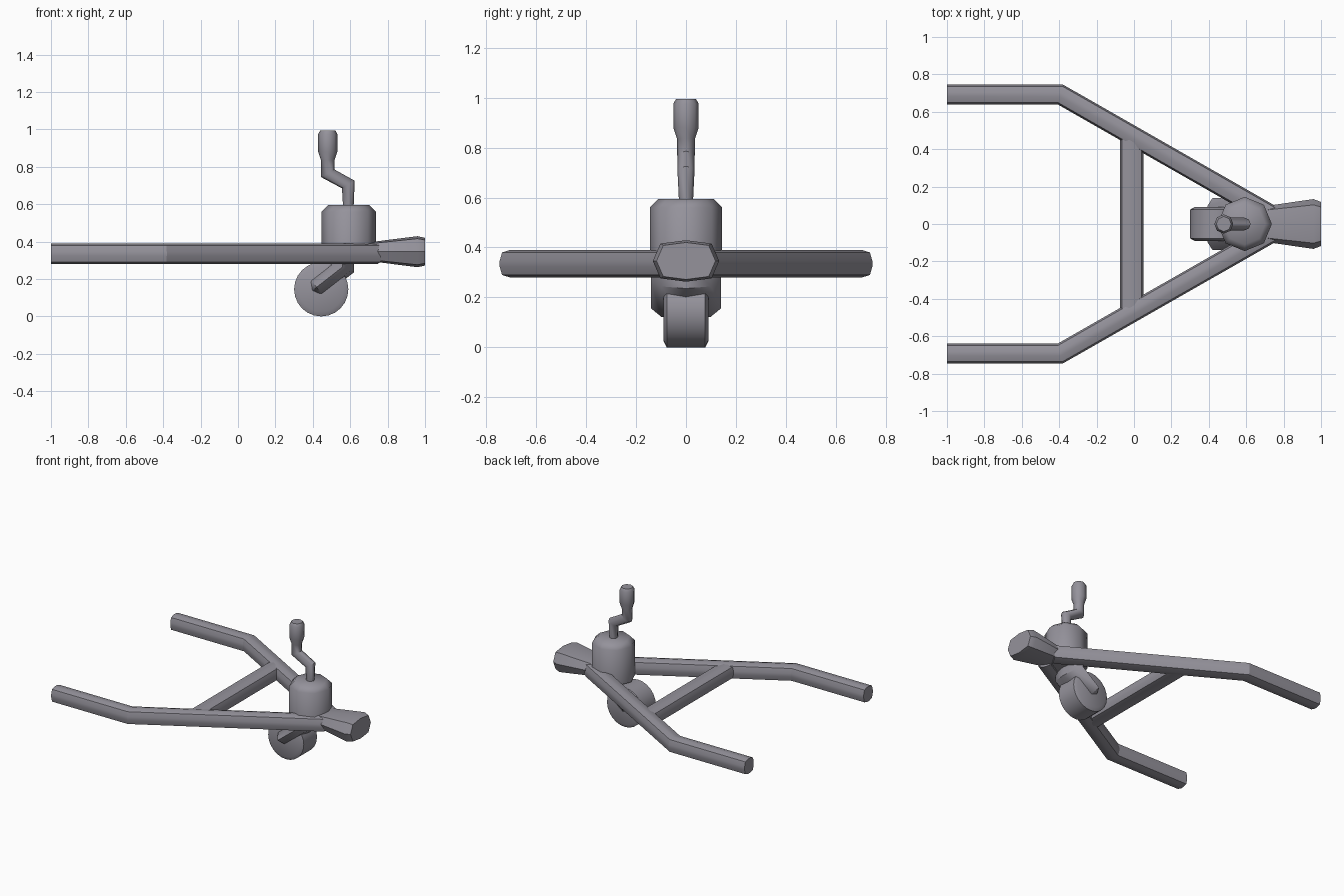
import bpy
import bmesh
from math import cos, sin, pi, radians
from mathutils import Vector

cube = bpy.data.objects.get("Cube")
if cube:
    bpy.data.objects.remove(cube, do_unlink=True)

# One painted-metal colour
METAL = bpy.data.materials.new("grey metal")
METAL.use_nodes = True
COLOUR = (0.30, 0.29, 0.33, 1)
METAL.diffuse_color = COLOUR
METAL.node_tree.nodes["Principled BSDF"].inputs["Base Color"].default_value = COLOUR


def loft(name, rings, angle=32):
    """Skin a list of point rings and cap both ends."""
    bm = bmesh.new()
    loops = [[bm.verts.new(p) for p in ring] for ring in rings]
    for a, b in zip(loops, loops[1:]):
        for i in range(len(a)):
            j = (i + 1) % len(a)
            bm.faces.new((a[i], a[j], b[j], b[i]))
    bm.faces.new(loops[0])
    bm.faces.new(loops[-1])
    bmesh.ops.recalc_face_normals(bm, faces=bm.faces)
    mesh = bpy.data.meshes.new(name)
    bm.to_mesh(mesh)
    bm.free()
    mesh.materials.append(METAL)
    obj = bpy.data.objects.new(name, mesh)
    bpy.context.collection.objects.link(obj)
    bpy.ops.object.select_all(action='DESELECT')
    obj.select_set(True)
    bpy.context.view_layer.objects.active = obj
    bpy.ops.object.shade_smooth_by_angle(angle=radians(angle))
    return obj


def sweep(name, path, profile, normal, scales=None, angle=32):
    """Sweep a profile (along normal, across path) with mitred bends."""
    pts = [Vector(p) for p in path]
    n = Vector(normal)
    scales = scales or [1] * len(pts)
    rings = []
    for i, p in enumerate(pts):
        before = (p - pts[i - 1]).normalized() if i else (pts[1] - p).normalized()
        after = (pts[i + 1] - p).normalized() if i < len(pts) - 1 else before
        tangent = (before + after).normalized()
        side = n.cross(tangent) / tangent.dot(before)
        rings.append([p + (n * u + side * v) * scales[i] for u, v in profile])
    return loft(name, rings, angle)


def ellipse(a, b, count):
    return [(a * cos(2 * pi * i / count), b * sin(2 * pi * i / count)) for i in range(count)]


def rounded_bar(h, w):
    """Box section with softened corners."""
    quarter = [(1, 0.22), (0.82, 0.82), (0.22, 1)]
    pts = quarter + [(-u, v) for u, v in reversed(quarter)]
    pts += [(-u, -v) for u, v in quarter] + [(u, -v) for u, v in reversed(quarter)]
    return [(u * h, v * w) for u, v in pts]


# Frame rails, mirrored left and right, and the crossbar
BAR_Z = 0.335
for label, s in (("left", 1), ("right", -1)):
    sweep(label + "_side_rail",
          [(-1, s * 0.693, BAR_Z), (-0.395, s * 0.693, BAR_Z), (0.74, s * 0.045, BAR_Z)],
          rounded_bar(0.055, 0.053), (0, 0, 1), angle=28)
sweep("crossbar", [(-0.012, -0.46, BAR_Z), (-0.012, 0.46, BAR_Z)],
      rounded_bar(0.05, 0.062), (0, 0, 1), angle=28)

# Flared coupler at the tip
section = [(1, 0), (0.77, 0.84), (0, 1), (-0.77, 0.84),
           (-1, 0), (-0.77, -0.84), (0, -1), (0.77, -0.84)]
loft("coupler", [[(x, a * y, 0.346 + b * z) for y, z in section]
                 for x, a, b in ((0.66, 0.09, 0.045), (0.96, 0.133, 0.083), (1, 0.118, 0.074))])

# Jack housing
loft("jack_housing", [[(0.592 + x, y, z) for x, y in ellipse(r, r, 8)]
                      for r, z in ((0.145, 0.30), (0.145, 0.56), (0.11, 0.595))], angle=50)

# Crank shaft and grip in one bent tube
sweep("crank_handle",
      [(0.59, 0, 0.58), (0.59, 0, 0.705), (0.48, 0, 0.765), (0.48, 0, 0.835),
       (0.48, 0, 0.88), (0.48, 0, 0.975), (0.48, 0, 0.995)],
      ellipse(1, 1, 8), (0, 1, 0), [0.028, 0.034, 0.035, 0.036, 0.051, 0.051, 0.04], angle=50)

# Wide arm carrying the jockey wheel
sweep("wheel_arm", [(0.395, 0, 0.137), (0.42, 0, 0.156), (0.56, 0, 0.265), (0.56, 0, 0.35)],
      ellipse(0.14, 0.06, 8), (0, 1, 0), [0.6, 1, 1, 1], angle=50)

# Jockey wheel with chamfered rims
loft("jockey_wheel", [[(0.445 + x, y, 0.145 + z) for x, z in ellipse(r, r, 24)]
                      for y, r in ((-0.09, 0.12), (-0.077, 0.145), (0.077, 0.145), (0.09, 0.12))], angle=30)
